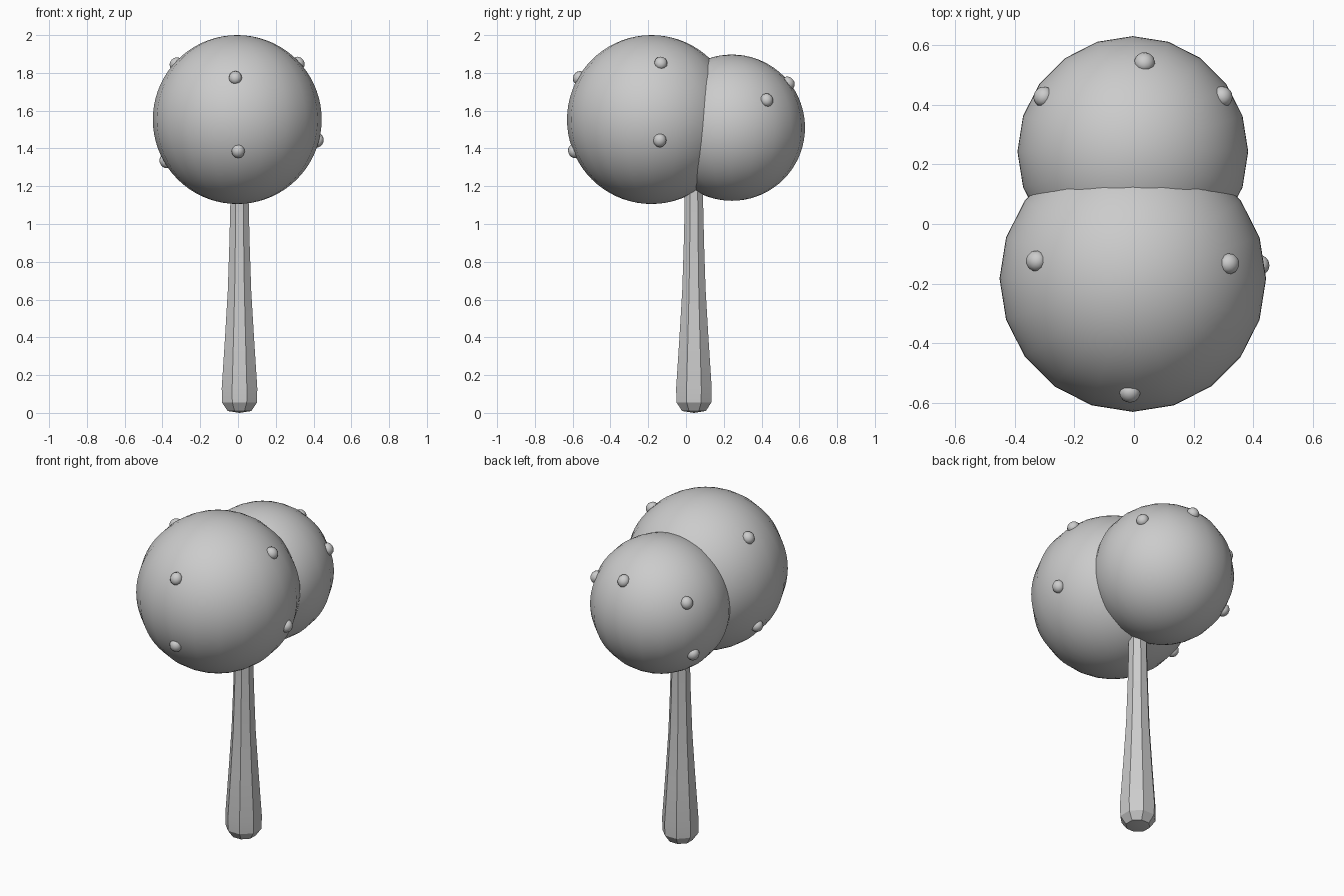
import bpy, bmesh, math
from mathutils import Vector, Matrix

if "Cube" in bpy.data.objects:
    bpy.data.objects.remove(bpy.data.objects["Cube"])


def add_mesh(name, bm, smooth_angle=None):
    mesh = bpy.data.meshes.new(name)
    bmesh.ops.recalc_face_normals(bm, faces=bm.faces)
    bm.to_mesh(mesh)
    bm.free()
    obj = bpy.data.objects.new(name, mesh)
    bpy.context.collection.objects.link(obj)
    if smooth_angle is not None:
        bpy.ops.object.select_all(action='DESELECT')
        obj.select_set(True)
        bpy.context.view_layer.objects.active = obj
        bpy.ops.object.shade_smooth_by_angle(angle=math.radians(smooth_angle))
    return obj


def ball(name, centre, radius):
    bm = bmesh.new()
    bmesh.ops.create_uvsphere(bm, u_segments=20, v_segments=36, radius=radius,
                              matrix=Matrix.Translation(centre))
    return add_mesh(name, bm, 40)


def studs(name, centre, radius, directions):
    # slightly flattened beads, each facing away from the ball centre
    for i, d in enumerate(directions):
        n = Vector(d).normalized()
        place = (Matrix.Translation(centre + n * radius)
                 @ n.to_track_quat('Z', 'Y').to_matrix().to_4x4()
                 @ Matrix.Diagonal((0.035, 0.037, 0.031, 1)))
        bm = bmesh.new()
        bmesh.ops.create_uvsphere(bm, u_segments=12, v_segments=8, radius=1, matrix=place)
        add_mesh(f"{name}_{i + 1}", bm, 60)


# Two overlapping balls forming the head
front_c, front_r = Vector((-0.004, -0.183, 1.553)), 0.447
back_c, back_r = Vector((-0.004, 0.243, 1.51)), 0.387
ball("front_ball", front_c, front_r)
ball("back_ball", back_c, back_r)

# Studs on both balls
studs("front_stud", front_c, front_r - 0.004, [
    (-0.33, 0.06, 0.30), (0.325, 0.05, 0.30),
    (-0.01, -0.39, 0.225), (0.005, -0.41, -0.168),
    (0.43, 0.045, -0.112), (-0.385, 0.055, -0.225)])
studs("back_stud", back_c, back_r - 0.004, [
    (0.04, 0.305, 0.24), (-0.31, 0.19, 0.155),
    (0.31, 0.19, 0.15), (-0.32, 0.143, -0.177)])

# Faceted handle lofted from (height, radius) rings
profile = [(0.01, 0.068), (0.055, 0.100), (0.13, 0.102), (0.40, 0.083),
           (0.65, 0.067), (0.90, 0.058), (1.10, 0.053), (1.35, 0.051)]
sides = 8
bm = bmesh.new()
rings = []
for z, r in profile:
    angles = [(k + 0.5) * math.tau / sides for k in range(sides)]
    rings.append([bm.verts.new((0.008 + r * math.cos(a), 0.042 + r * math.sin(a), z))
                  for a in angles])
for low, high in zip(rings, rings[1:]):
    for k in range(sides):
        j = (k + 1) % sides
        bm.faces.new((low[k], low[j], high[j], high[k]))
# shallow point under the foot of the handle
tip = bm.verts.new((0.008, 0.042, 0.0))
for k in range(sides):
    bm.faces.new((tip, rings[0][(k + 1) % sides], rings[0][k]))
bm.faces.new(rings[-1])
add_mesh("handle", bm, 30)
